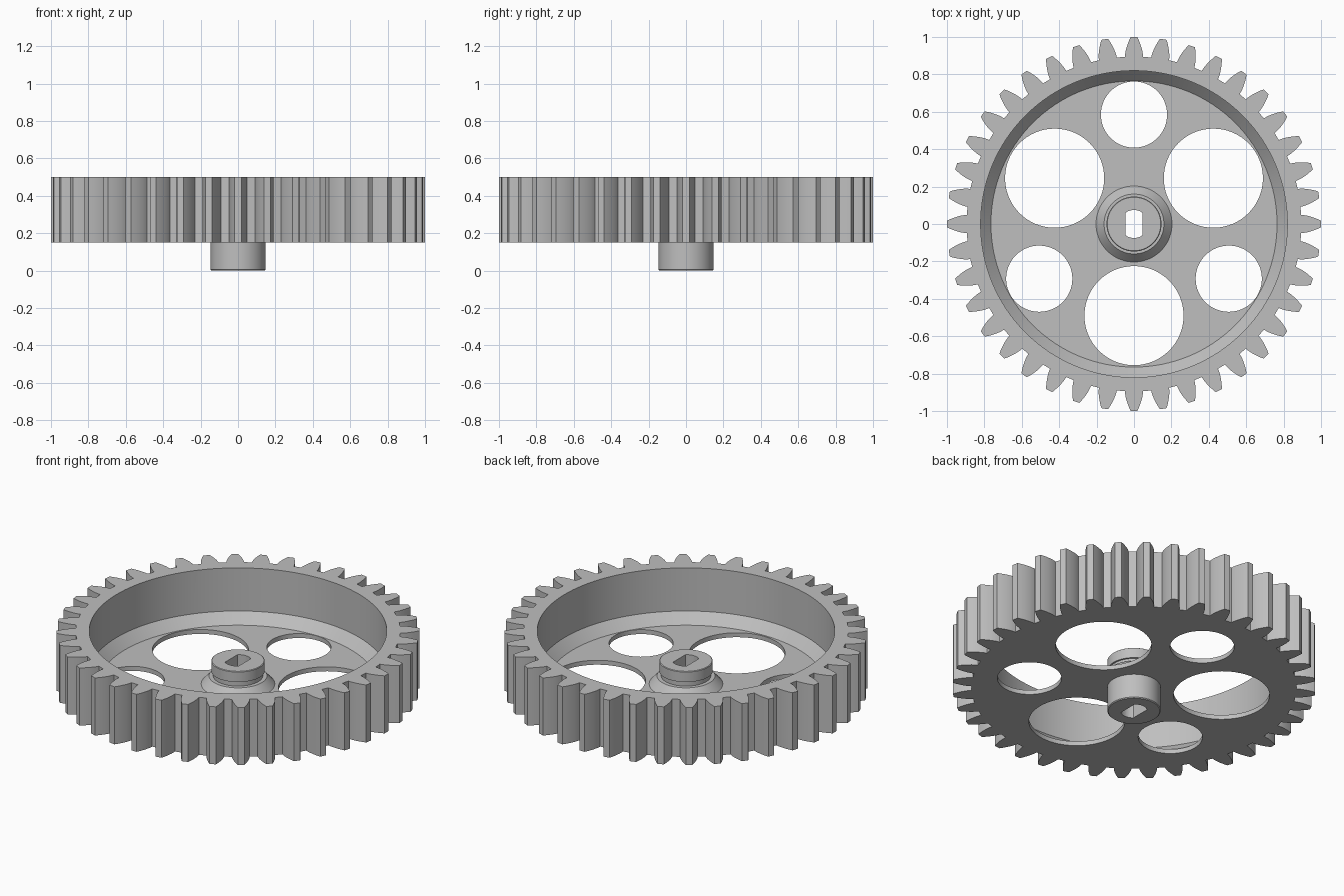
import bpy
import bmesh
from math import sin, cos, tan, acos, asin, pi, radians, sqrt

if "Cube" in bpy.data.objects:
    bpy.data.objects.remove(bpy.data.objects["Cube"], do_unlink=True)

grey = bpy.data.materials.new("plain grey")
grey.use_nodes = True
colour = (0.52, 0.52, 0.52, 1)
grey.diffuse_color = colour
grey.node_tree.nodes["Principled BSDF"].inputs["Base Color"].default_value = colour

TEETH = 40
BOTTOM, TOP, FLOOR = 0.15, 0.5, 0.177


def finish(name, bm):
    bmesh.ops.recalc_face_normals(bm, faces=bm.faces)
    mesh = bpy.data.meshes.new(name)
    bm.to_mesh(mesh)
    bm.free()
    obj = bpy.data.objects.new(name, mesh)
    bpy.context.collection.objects.link(obj)
    mesh.materials.append(grey)
    return obj


def prism(name, outline, z0, z1):
    bm = bmesh.new()
    face = bm.faces.new([bm.verts.new((x, y, z0)) for x, y in outline])
    new = bmesh.ops.extrude_face_region(bm, geom=[face])["geom"]
    for v in new:
        if isinstance(v, bmesh.types.BMVert):
            v.co.z = z1
    return finish(name, bm)


def lathe(name, profile, steps=96):
    # Closed profile of (radius, z) spun about the z axis
    bm = bmesh.new()
    verts = [bm.verts.new((r, 0, z)) for r, z in profile]
    edges = [bm.edges.new((a, b)) for a, b in zip(verts, verts[1:])]
    bmesh.ops.spin(bm, geom=verts + edges, cent=(0, 0, 0), axis=(0, 0, 1),
                   angle=2 * pi, steps=steps)
    bmesh.ops.remove_doubles(bm, verts=bm.verts, dist=1e-5)
    return finish(name, bm)


def circle(x, y, r, n=64):
    return [(x + r * cos(2 * pi * i / n), y + r * sin(2 * pi * i / n))
            for i in range(n)]


def cut(obj, cutter):
    cutter.hide_render = True
    mod = obj.modifiers.new("cut", "BOOLEAN")
    mod.operation = "DIFFERENCE"
    mod.solver = "EXACT"
    mod.object = cutter
    bpy.context.view_layer.objects.active = obj
    bpy.ops.object.modifier_apply(modifier=mod.name)
    bpy.data.objects.remove(cutter, do_unlink=True)


def smooth(obj):
    bpy.ops.object.select_all(action="DESELECT")
    obj.select_set(True)
    bpy.context.view_layer.objects.active = obj
    bpy.ops.object.shade_smooth_by_angle(angle=radians(25))


def involute(a):
    return tan(a) - a


# Involute tooth outline
module = 2 / (TEETH + 2)
pitch = module * TEETH / 2
base = pitch * cos(radians(20))
radii = [base + (1 - base) * t / 6 for t in range(7)]
flank = [(r, pi / (2 * TEETH) + involute(radians(20)) - involute(acos(min(1, base / r))))
         for r in radii]
outline = []
for i in range(TEETH):
    mid = 2 * pi * i / TEETH
    side = [(r, mid - a) for r, a in flank] + [(r, mid + a) for r, a in reversed(flank)]
    outline += [(r * cos(a), r * sin(a)) for r, a in side]

# Toothed wheel with a dished recess and sloping inner edge
wheel = prism("gear_wheel", outline, BOTTOM, TOP)
cut(wheel, lathe("recess", [(0, FLOOR), (0.765, FLOOR), (0.82, 0.238),
                            (0.82, 0.6), (0, 0.6)], 128))

# Alternating large and small lightening holes, and the hub seat
for i in range(3):
    for start, dist, r in ((30, 0.49, 0.265), (90, 0.585, 0.177)):
        a = radians(start + 120 * i)
        cut(wheel, prism("hole", circle(dist * cos(a), dist * sin(a), r), 0, 0.3))
cut(wheel, prism("hub_seat", circle(0, 0, 0.14), 0, 0.3))
smooth(wheel)

# Hub with a flared foot above the web and a plain boss below
hub = lathe("hub", [(0, 0), (0.142, 0), (0.147, 0.005), (0.147, 0.16),
                    (0.203, 0.17), (0.203, FLOOR), (0.16, 0.227), (0.137, 0.227),
                    (0.137, 0.256), (0.147, 0.256), (0.147, 0.317),
                    (0.143, 0.32), (0, 0.32)])

# Shaft bore: round with two flat sides
bore_r, flat = 0.075, 0.045
limit = asin(flat / bore_r)
arc = [limit - 2 * limit * i / 12 for i in range(13)]
bore = [(bore_r * sin(a), bore_r * cos(a)) for a in arc]
bore += [(-x, -y) for x, y in bore]
cut(hub, prism("bore", bore, -0.1, 0.6))
smooth(hub)
